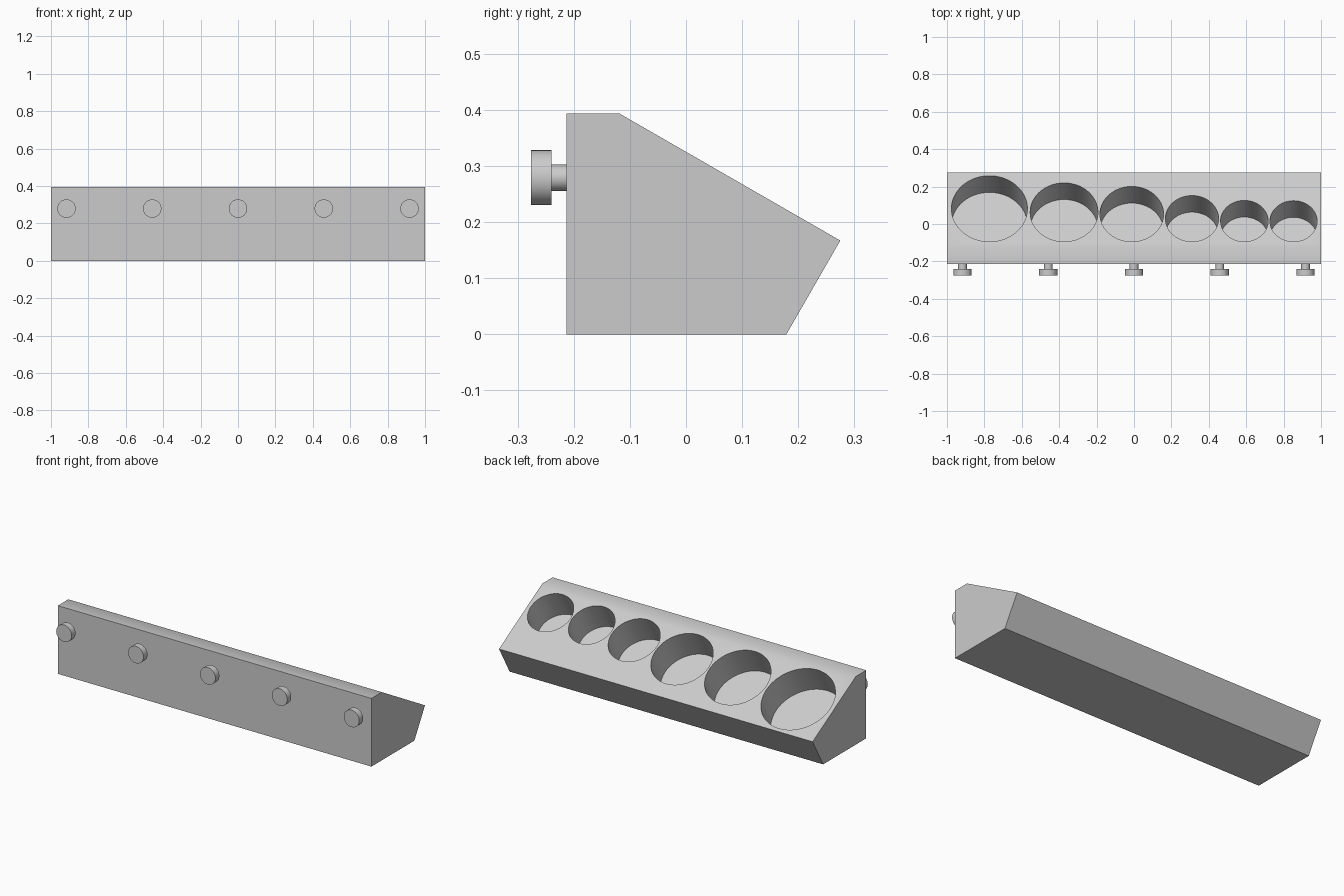
import bpy, bmesh, math
from mathutils import Matrix, Vector

if "Cube" in bpy.data.objects:
    bpy.data.objects.remove(bpy.data.objects["Cube"], do_unlink=True)

# One plain grey for the whole model
grey = bpy.data.materials.new("light_grey")
grey.use_nodes = True
colour = (0.6, 0.6, 0.6, 1)
grey.diffuse_color = colour
grey.node_tree.nodes["Principled BSDF"].inputs["Base Color"].default_value = colour


def add_object(name, bm):
    bmesh.ops.recalc_face_normals(bm, faces=bm.faces)
    mesh = bpy.data.meshes.new(name)
    bm.to_mesh(mesh)
    bm.free()
    mesh.materials.append(grey)
    obj = bpy.data.objects.new(name, mesh)
    bpy.context.collection.objects.link(obj)
    return obj


def smooth(obj):
    bpy.ops.object.select_all(action="DESELECT")
    obj.select_set(True)
    bpy.context.view_layer.objects.active = obj
    bpy.ops.object.shade_smooth_by_angle(angle=math.radians(30))


def cylinder(bm, radius, depth, matrix, sides=64):
    bmesh.ops.create_cone(bm, cap_ends=True, segments=sides, radius1=radius,
                          radius2=radius, depth=depth, matrix=matrix)


# Holder block: side profile (y, z) extruded along x
profile = [(-0.213, 0), (0.179, 0), (0.275, 0.167), (-0.118, 0.393), (-0.213, 0.393)]
bm = bmesh.new()
face = bm.faces.new([bm.verts.new((-1, y, z)) for y, z in profile])
side = bmesh.ops.extrude_face_region(bm, geom=[face])
bmesh.ops.translate(bm, vec=(2, 0, 0),
                    verts=[v for v in side["geom"] if isinstance(v, bmesh.types.BMVert)])
block = add_object("holder_block", bm)

# Round pockets sunk square to the sloping face, lined up on their lower-y rim
tilt = math.radians(30)
normal = Vector((0, math.sin(tilt), math.cos(tilt)))
pocket_depth, overshoot, rim_y = 0.177, 0.1, -0.094
pockets = [(-0.773, 0.203), (-0.374, 0.181), (-0.012, 0.17),
           (0.31, 0.142), (0.59, 0.127), (0.853, 0.126)]
bm = bmesh.new()
for x, radius in pockets:
    y = rim_y + radius * math.cos(tilt)
    z = 0.393 - (y + 0.118) * math.tan(tilt)
    centre = Vector((x, y, z)) + normal * (overshoot - pocket_depth) / 2
    cylinder(bm, radius, pocket_depth + overshoot,
             Matrix.Translation(centre) @ Matrix.Rotation(-tilt, 4, "X"), 96)
cutter = add_object("pocket_cutter", bm)
cutter.hide_render = True

cut = block.modifiers.new("pockets", "BOOLEAN")
cut.operation = "DIFFERENCE"
cut.solver = "EXACT"
cut.object = cutter
bpy.context.view_layer.objects.active = block
bpy.ops.object.modifier_apply(modifier=cut.name)
bpy.data.objects.remove(cutter, do_unlink=True)
smooth(block)

# Row of round knobs on short stems along the front
for i in range(5):
    bm = bmesh.new()
    for radius, front, back in [(0.049, -0.276, -0.24), (0.0235, -0.24, -0.213)]:
        place = Matrix.Translation(((i - 2) * 0.4585, (front + back) / 2, 0.279))
        cylinder(bm, radius, back - front, place @ Matrix.Rotation(math.pi / 2, 4, "X"))
    smooth(add_object(f"front_knob_{i + 1}", bm))
